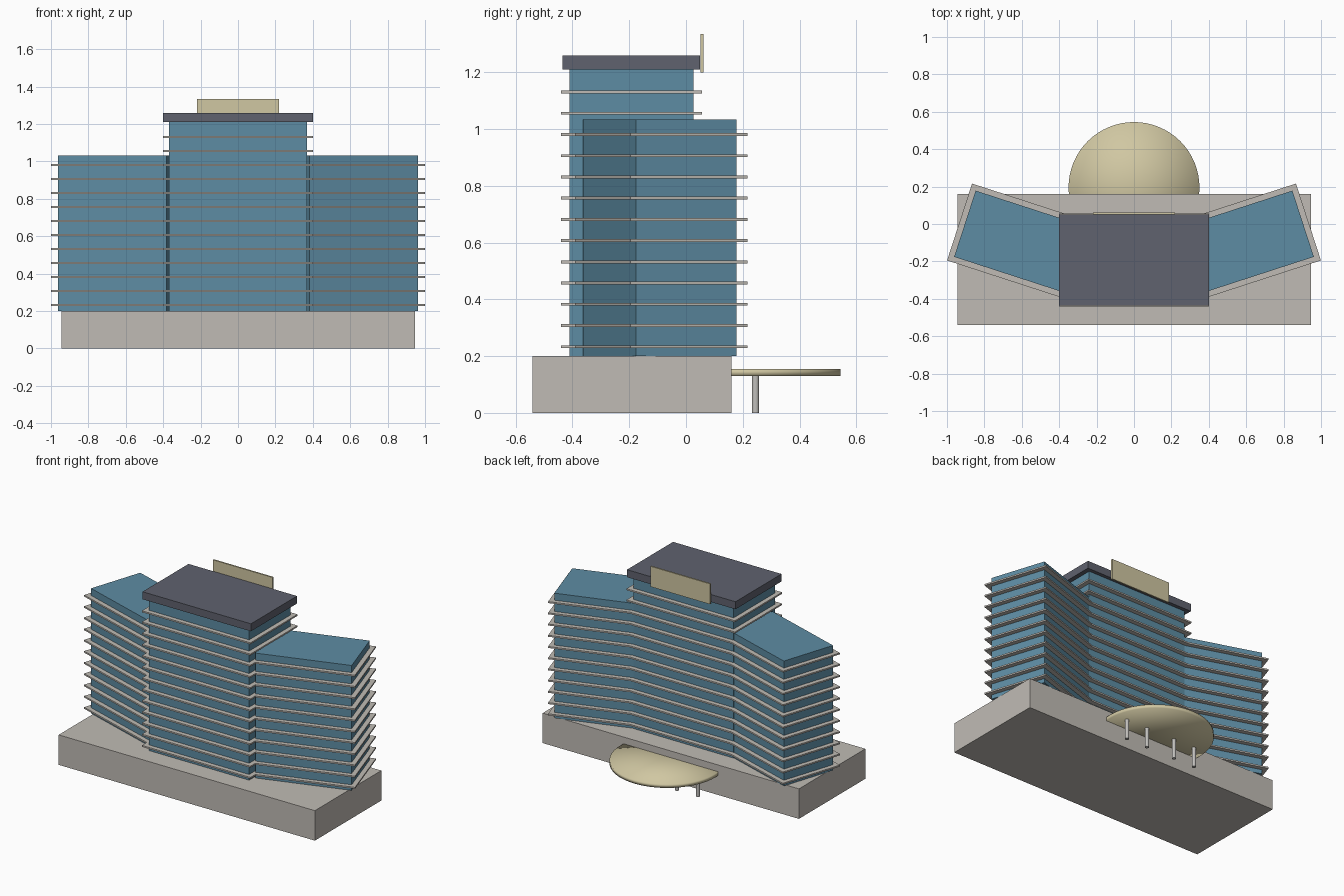
import bpy
from math import radians

cube = bpy.data.objects.get("Cube")
if cube:
    bpy.data.objects.remove(cube, do_unlink=True)


def material(name, rgb):
    m = bpy.data.materials.new(name)
    m.use_nodes = True
    m.diffuse_color = (*rgb, 1)
    m.node_tree.nodes["Principled BSDF"].inputs["Base Color"].default_value = (*rgb, 1)
    return m


CONCRETE = material("pale concrete", (0.53, 0.50, 0.46))
GLASS = material("blue glass", (0.11, 0.265, 0.37))
SLATE = material("slate roof", (0.115, 0.122, 0.156))
CREAM = material("cream panel", (0.63, 0.57, 0.36))
METAL = material("grey metal", (0.53, 0.52, 0.50))


def box(name, center, size, mat, angle=0):
    bpy.ops.mesh.primitive_cube_add(size=1, location=center, rotation=(0, 0, radians(angle)))
    ob = bpy.context.object
    ob.name = name
    ob.scale = size
    bpy.ops.object.transform_apply(location=False, rotation=False, scale=True)
    ob.data.materials.append(mat)
    return ob


def disc(name, center, radius, height, sides, mat, cap="NGON"):
    bpy.ops.mesh.primitive_cylinder_add(vertices=sides, radius=radius, depth=height,
                                        end_fill_type=cap, location=center)
    ob = bpy.context.object
    ob.name = name
    ob.data.materials.append(mat)
    return ob


FIRST, STEP, SLAB = 0.233, 0.0748, 0.01


def block(name, x, y, width, depth, top, floors, angle=0):
    """Glass volume with projecting floor slabs."""
    base = 0.2
    box(name, (x, y, (base + top) / 2), (width, depth, top - base), GLASS, angle)
    slab = box(name + "_floor_slabs", (x, y, FIRST), (width + 0.06, depth + 0.06, SLAB),
               CONCRETE, angle)
    stack = slab.modifiers.new("floors", "ARRAY")
    stack.count = floors
    stack.use_relative_offset = False
    stack.use_constant_offset = True
    stack.constant_offset_displace = (0, 0, STEP)


# Podium
box("podium", (0, -0.19, 0.1), (1.89, 0.7, 0.2), CONCRETE)

# Central tower and the two angled wings
block("central_tower", 0, -0.1925, 0.74, 0.437, 1.21, 13)
for side, label in ((1, "left"), (-1, "right")):
    block(label + "_wing", side * 0.615, -0.0925, 0.608, 0.372, 1.033, 11, side * 18)

# Roof and rear sign panel
box("roof_slab", (0, -0.1925, 1.235), (0.8, 0.485, 0.05), SLATE)
box("roof_panel", (0, 0.056, 1.267), (0.44, 0.01, 0.136), CREAM)

# Round entrance canopy on posts
disc("entrance_canopy", (0, 0.195, 0.1425), 0.35, 0.025, 64, CREAM, "TRIFAN")
bpy.ops.object.shade_smooth()
for x in (-0.26, -0.105, 0.105, 0.26):
    disc("canopy_post", (x, 0.245, 0.0655), 0.0125, 0.131, 16, METAL)
    bpy.ops.object.shade_smooth_by_angle()
